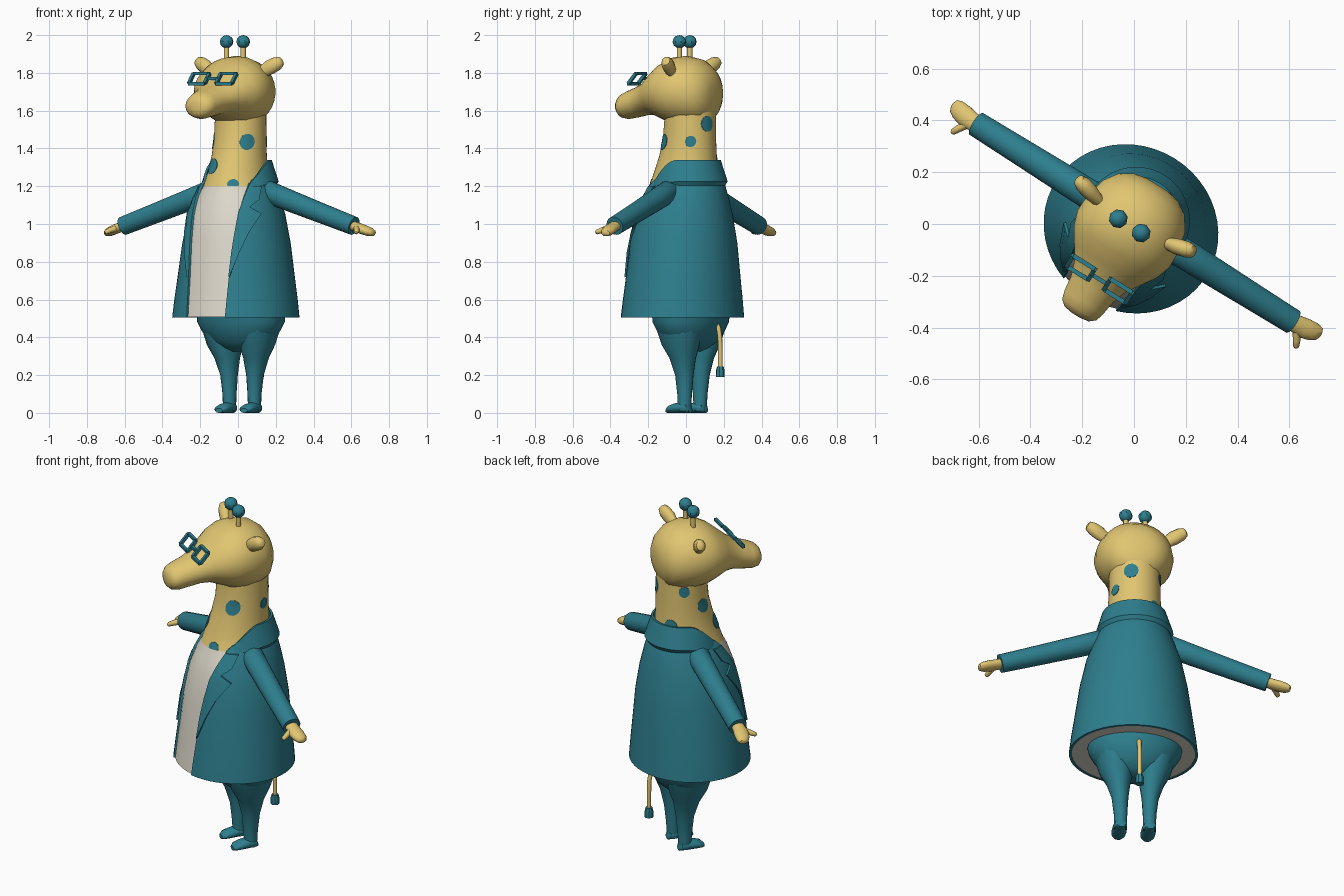
import bpy, bmesh, math
from mathutils import Vector, Matrix

cube = bpy.data.objects.get("Cube")
if cube:
    bpy.data.objects.remove(cube)

TURN = Matrix.Rotation(math.radians(-32), 4, 'Z')   # the figure stands turned


def material(name, rgb):
    m = bpy.data.materials.new(name)
    m.use_nodes = True
    m.diffuse_color = (*rgb, 1)
    m.node_tree.nodes["Principled BSDF"].inputs["Base Color"].default_value = (*rgb, 1)
    return m


TEAL = material("teal", (0.027, 0.21, 0.27))
FUR = material("yellow_fur", (0.75, 0.56, 0.165))
CREAM = material("cream_shirt", (0.73, 0.69, 0.6))


def finish(name, bm, mats, rule=None, angle=40):
    bmesh.ops.recalc_face_normals(bm, faces=bm.faces)
    for f in bm.faces:
        f.smooth = True
        if rule:
            f.material_index = rule(f.calc_center_median())
    bm.transform(TURN)
    me = bpy.data.meshes.new(name)
    bm.to_mesh(me)
    bm.free()
    for m in mats:
        me.materials.append(m)
    me.set_sharp_from_angle(angle=math.radians(angle))
    ob = bpy.data.objects.new(name, me)
    bpy.context.collection.objects.link(ob)
    return ob


def loft(name, rings, mats, rule=None, angle=40):
    """Skin closed rings and cap both ends."""
    bm = bmesh.new()
    rows = [[bm.verts.new(p) for p in r] for r in rings]
    n = len(rows[0])
    for a, b in zip(rows, rows[1:]):
        for i in range(n):
            j = (i + 1) % n
            bm.faces.new((a[i], a[j], b[j], b[i]))
    bm.faces.new(rows[0][::-1])
    bm.faces.new(rows[-1])
    return finish(name, bm, mats, rule, angle)


def tube(name, path, mat, d, n=16, angle=40):
    """Elliptical rings (x, y, z, half side, half up) square to direction d."""
    d = Vector(d).normalized()
    up = Vector((0, 0, 1))
    side = d.cross(up) if d.cross(up).length > 0.01 else Vector((1, 0, 0))
    side.normalize()
    up = side.cross(d)
    rings = []
    for x, y, z, a, b in path:
        ts = [2 * math.pi * (i + 0.5) / n for i in range(n)]
        rings.append([Vector((x, y, z)) + side * a * math.cos(t) + up * b * math.sin(t) for t in ts])
    return loft(name, rings, [mat], angle=angle)


def ball(name, c, size, mat, u=20, v=12):
    bm = bmesh.new()
    bmesh.ops.create_uvsphere(bm, u_segments=u, v_segments=v, radius=1,
                              matrix=Matrix.Translation(c) @ Matrix.Diagonal((*size, 1)))
    return finish(name, bm, [mat])


def bar(name, a, b, r, mat, n=4):
    a, b = Vector(a), Vector(b)
    return tube(name, [(*a, r, r), (*b, r, r)], mat, b - a, n)


def lerp(table, z):
    """Interpolate rows keyed by their first value."""
    if z <= table[0][0]:
        return table[0][1:]
    for p, q in zip(table, table[1:]):
        if z <= q[0]:
            t = (z - p[0]) / (q[0] - p[0])
            return [u + (v - u) * t for u, v in zip(p[1:], q[1:])]
    return table[-1][1:]


# rows: height, centre y, half width, half depth
BODY = [(0.507, -0.022, 0.335, 0.311), (0.7, -0.018, 0.308, 0.291), (0.9, -0.015, 0.278, 0.273),
        (1.05, -0.012, 0.247, 0.248), (1.15, -0.006, 0.208, 0.218), (1.2, -0.005, 0.176, 0.194),
        (1.28, 0, 0.154, 0.172), (1.36, 0.012, 0.143, 0.155), (1.45, 0.022, 0.138, 0.142),
        (1.56, 0.026, 0.136, 0.136), (1.62, 0.026, 0.136, 0.136)]
COAT = [(0.505, -0.022, 0.341, 0.317), (0.6, -0.02, 0.33, 0.308), (0.7, -0.018, 0.315, 0.298),
        (0.9, -0.015, 0.286, 0.28), (1.05, -0.012, 0.254, 0.255), (1.15, -0.005, 0.218, 0.227),
        (1.2, 0, 0.198, 0.209), (1.235, 0.004, 0.178, 0.19)]
OPENING = [(0.5, 0.118), (0.8, 0.126), (1.2, 0.15)]


def around(table, phi, z, off=0.0):
    """Point on a body surface; phi is measured from the front."""
    cy, rx, ry = lerp(table, z)
    return Vector(((rx + off) * math.sin(phi), cy - (ry + off) * math.cos(phi), z))


# Neck and shirt in one piece
loft("neck_and_shirt", [[around(BODY, math.tau * i / 48, r[0]) for i in range(48)] for r in BODY],
     [FUR, CREAM], lambda c: int(c.z < 1.2))

# Open coat shell
rings = []
for r in COAT:
    start = math.asin(lerp(OPENING, r[0])[0] / r[2])
    arc = [start + (math.tau - 2 * start) * i / 44 for i in range(45)]
    rings.append([around(COAT, p, r[0], 0.003) for p in arc]
                 + [around(COAT, p, r[0], -0.012) for p in reversed(arc)])
loft("coat", rings, [TEAL])

# Standing collar, falling towards the front
section = []
for i in range(41):
    phi = math.radians(44 + (360 - 88) * i / 40)
    t = min(1, max(0, (min(phi, math.tau - phi) - math.radians(44)) / math.radians(58)))
    top = 1.21 + 0.13 * math.sin(t * math.pi / 2) ** 1.3
    s, c = math.sin(phi), -math.cos(phi)
    section.append([Vector((r * s, 0.016 + r * c, z)) for r, z in
                    ((0.207, 1.19 + 0.035 * t), (0.196 - 0.026 * t, top),
                     (0.184 - 0.026 * t, top), (0.185, 1.19))])
loft("collar", section, [TEAL])

# Notched lapels
LAPEL = [(0.72, 0.122, 0.128), (0.85, 0.128, 0.165), (0.95, 0.134, 0.192), (1.055, 0.139, 0.222),
         (1.09, 0.142, 0.178), (1.13, 0.145, 0.198), (1.2, 0.15, 0.185)]
for sx, label in ((1, "left"), (-1, "right")):
    rings = []
    for z, inner, outer in LAPEL:
        r = lerp(COAT, z)[1]
        ph = [math.asin(min(0.97, (inner + (outer - inner) * k / 4) / r)) for k in range(5)]
        rings.append([around(COAT, sx * p, z, 0.006 + 0.002 * k) for k, p in enumerate(ph)]
                     + [around(COAT, sx * p, z, 0.001) for p in reversed(ph)])
    loft(label + "_lapel", rings, [TEAL], angle=25)

# Trouser seat
tube("trouser_seat", [(0, 0.03, z, a, b) for z, a, b in
     ((0.325, 0.05, 0.05), (0.345, 0.12, 0.09), (0.38, 0.175, 0.13), (0.43, 0.222, 0.158),
      (0.48, 0.25, 0.18), (0.56, 0.258, 0.19))], TEAL, (0, 0, 1), 28)

for sx, side in ((1, "left"), (-1, "right")):
    # Legs and feet
    tube(side + "_leg", [(sx * x, y, z, a, b) for x, y, z, a, b in
         ((0.078, 0.04, 0.01, 0.034, 0.034), (0.078, 0.04, 0.1, 0.036, 0.04),
          (0.081, 0.04, 0.2, 0.045, 0.05), (0.09, 0.036, 0.29, 0.066, 0.072),
          (0.1, 0.03, 0.36, 0.092, 0.105), (0.11, 0.03, 0.44, 0.105, 0.13))], TEAL, (0, 0, 1))
    tube(side + "_foot", [(sx * 0.078, y, z, a, z) for y, z, a in
         ((0.076, 0.015, 0.02), (0.066, 0.026, 0.032), (0.03, 0.03, 0.038), (-0.02, 0.025, 0.04),
          (-0.05, 0.02, 0.037), (-0.066, 0.012, 0.022))], TEAL, (0, -1, 0))
    # Sleeve, hand and thumb
    d = (sx * 0.54, 0, -0.185)
    tube(side + "_sleeve", [(sx * x, 0.005, z, r, r) for x, z, r in
         ((0.14, 1.185, 0.045), (0.17, 1.175, 0.06), (0.3, 1.13, 0.058), (0.5, 1.063, 0.054),
          (0.72, 0.99, 0.05))], TEAL, d, 18)
    tube(side + "_hand", [(sx * x, y, z, a, b) for x, y, z, a, b in
         ((0.69, 0.005, 0.999, 0.034, 0.026), (0.735, 0.005, 0.984, 0.036, 0.026),
          (0.775, 0.008, 0.971, 0.041, 0.026), (0.81, 0.014, 0.959, 0.037, 0.024),
          (0.832, 0.018, 0.951, 0.026, 0.017), (0.838, 0.018, 0.948, 0.012, 0.008))], FUR, d)
    tube(side + "_thumb", [(sx * x, y, z, r, r) for x, y, z, r in
         ((0.75, -0.015, 0.978, 0.017), (0.772, -0.05, 0.965, 0.015), (0.782, -0.07, 0.957, 0.012),
          (0.784, -0.076, 0.955, 0.005))], FUR, (sx * 0.4, -0.9, -0.2), 10)
    # Ears and horns
    tube(side + "_ear", [(sx * x - 0.01, y, z, a, b) for x, y, z, a, b in
         ((0.12, 0, 1.785, 0.016, 0.022), (0.16, 0.005, 1.805, 0.024, 0.032), (0.2, 0.015, 1.83, 0.032, 0.04),
          (0.237, 0.025, 1.85, 0.032, 0.037), (0.26, 0.03, 1.863, 0.023, 0.026),
          (0.266, 0.03, 1.867, 0.01, 0.012))], FUR, (sx * 0.85, 0.15, 0.5), 12)
    hx = sx * 0.052 - 0.01
    bar(side + "_horn", (hx, -0.015, 1.85), (hx, -0.015, 1.95), 0.014, FUR, 10)
    ball(side + "_horn_tip", (hx, -0.015, 1.965), (0.037, 0.037, 0.035), TEAL, 8, 6)

# Head and snout: y, bottom, top, half width
HEAD = [(0.176, 1.66, 1.735, 0.05), (0.165, 1.6, 1.785, 0.102), (0.135, 1.55, 1.832, 0.15),
        (0.08, 1.527, 1.873, 0.188), (0, 1.52, 1.89, 0.208), (-0.07, 1.53, 1.882, 0.21),
        (-0.13, 1.555, 1.85, 0.19), (-0.19, 1.578, 1.8, 0.15), (-0.24, 1.577, 1.757, 0.117),
        (-0.3, 1.565, 1.726, 0.096), (-0.36, 1.556, 1.704, 0.088), (-0.393, 1.562, 1.688, 0.078),
        (-0.412, 1.58, 1.668, 0.055), (-0.418, 1.605, 1.645, 0.02)]
tube("head", [(-0.004, y, (a + b) / 2, w, (b - a) / 2) for y, a, b, w in HEAD], FUR, (0, -1, 0), 32, 60)


# Spectacles
def lens_point(u, v):
    return (u, -0.252 + 0.024 * v, 1.77 + 0.027 * v)


for sx, side in ((1, "left"), (-1, "right")):
    corners = [lens_point(sx * u, v) for u, v in ((0.036, -1), (0.134, -1), (0.134, 1), (0.036, 1))]
    for k, part in enumerate(("bottom", "outer", "top", "inner")):
        bar(f"{side}_lens_{part}_rim", corners[k], corners[(k + 1) % 4], 0.012, TEAL)
bar("spectacle_bridge", lens_point(-0.036, 0), lens_point(0.036, 0), 0.011, TEAL)

# Neck spots: turn angle, height, radius
SPOTS = [(42, 1.53, 0.042), (2, 1.437, 0.03), (-73, 1.435, 0.043), (-150, 1.305, 0.042),
         (-95, 1.212, 0.026), (131, 1.535, 0.031), (176, 1.435, 0.04), (99, 1.335, 0.035)]
for k, (world, z0, size) in enumerate(SPOTS):
    phi0 = math.radians(world + 32 + 90)
    bm = bmesh.new()
    rows = []
    for f in (0.02, 0.5, 1.0):
        ts = [math.tau * i / 14 for i in range(14)]
        rows.append([bm.verts.new(around(BODY, phi0 + f * size * math.cos(t) / 0.145,
                                         max(1.2, z0 + f * size * math.sin(t)), 0.003)) for t in ts])
    bm.faces.new(rows[0])
    for a, b in zip(rows, rows[1:]):
        for i in range(14):
            bm.faces.new((a[i], a[i - 1], b[i - 1], b[i]))
    # thin edge sinking into the neck
    rim = bmesh.ops.extrude_edge_only(bm, edges=[e for e in bm.edges if e.is_boundary])
    for v in rim["geom"]:
        if isinstance(v, bmesh.types.BMVert):
            v.co.x *= 0.96
            v.co.y *= 0.96
    finish(f"neck_spot_{k + 1}", bm, [TEAL])

# Tail with tuft
tube("tail", [(0, y, z, 0.012, 0.012) for y, z in
     ((0.185, 0.485), (0.202, 0.455), (0.212, 0.4), (0.214, 0.32), (0.214, 0.22))], FUR, (0, 0, -1), 10)
tube("tail_tuft", [(0, 0.214, z, r, r) for z, r in ((0.245, 0.018), (0.225, 0.023), (0.19, 0.024))],
     TEAL, (0, 0, -1), 8)
